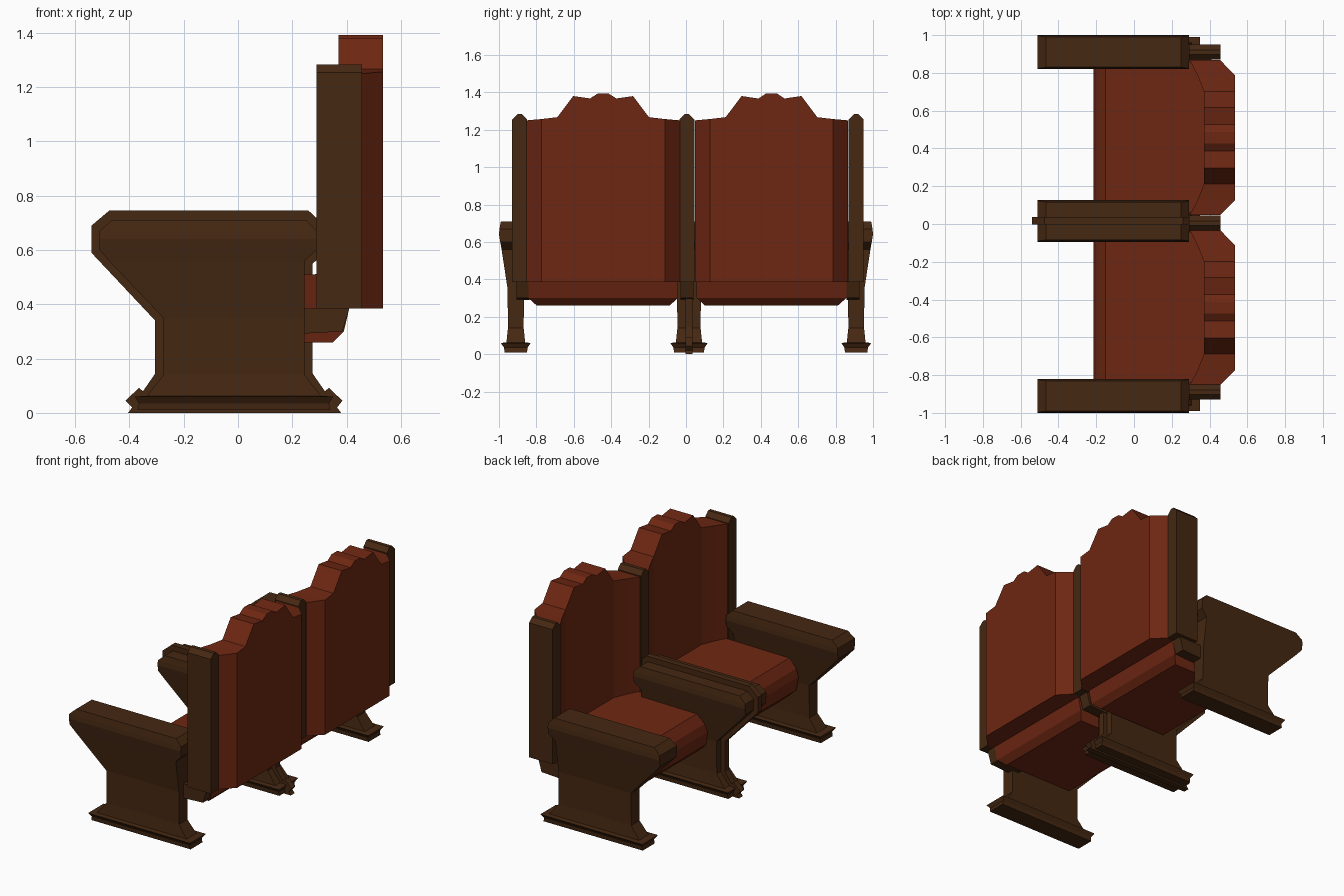
import bpy, bmesh


def material(name, rgb):
    m = bpy.data.materials.new(name)
    m.diffuse_color = (*rgb, 1)
    return m


RED = material("red_upholstery", (0.155, 0.020, 0.006))
BROWN = material("dark_wood", (0.060, 0.021, 0.006))


def loft(name, rings, mat):
    """Skin a list of equal-length rings and cap both ends."""
    bm = bmesh.new()
    vr = [[bm.verts.new(p) for p in r] for r in rings]
    n = len(rings[0])
    for a, b in zip(vr, vr[1:]):
        for i in range(n):
            j = (i + 1) % n
            bm.faces.new((a[i], a[j], b[j], b[i]))
    bm.faces.new(vr[0][::-1])
    bm.faces.new(vr[-1])
    bmesh.ops.recalc_face_normals(bm, faces=bm.faces)
    me = bpy.data.meshes.new(name)
    bm.to_mesh(me)
    bm.free()
    me.materials.append(mat)
    ob = bpy.data.objects.new(name, me)
    bpy.context.collection.objects.link(ob)
    return ob


# Armrest with leg and flared foot: (z, x front, x back, half width)
ARM = [(0.01, -0.37, 0.34, 0.06), (0.035, -0.365, 0.335, 0.063),
       (0.06, -0.38, 0.35, 0.08), (0.063, -0.335, 0.305, 0.05),
       (0.14, -0.275, 0.245, 0.042), (0.35, -0.275, 0.245, 0.044),
       (0.56, -0.475, 0.245, 0.076), (0.60, -0.51, 0.29, 0.083),
       (0.64, -0.51, 0.29, 0.09), (0.67, -0.51, 0.29, 0.087),
       (0.71, -0.465, 0.25, 0.08)]


def armrest(name, yc, extra=0.0):
    rings = []
    for z, x0, x1, w in ARM:
        w += extra
        rings.append([(x0, yc - w, z), (x1, yc - w, z), (x1, yc + w, z), (x0, yc + w, z)])
    loft(name, rings, BROWN)


armrest("left_armrest", -0.91)
armrest("right_armrest", 0.91)
armrest("middle_armrest", 0.016, 0.02)

# Raised centre strip following the middle armrest outline
STRIP = [(-0.405, 0), (-0.39, 0.02), (-0.415, 0.045), (-0.365, 0.092), (-0.35, 0.08),
         (-0.305, 0.145), (-0.305, 0.34), (-0.54, 0.59), (-0.54, 0.69), (-0.475, 0.745),
         (0.26, 0.745), (0.32, 0.69), (0.32, 0.59), (0.275, 0.55), (0.275, 0.145),
         (0.32, 0.08), (0.335, 0.092), (0.385, 0.045), (0.365, 0.02), (0.38, 0)]
loft("middle_strip", [[(x, y, z) for x, z in STRIP] for y in (-0.003, 0.036)], BROWN)

# Back posts with peaked tops, and brackets below them
for name, yc in (("left", -0.89), ("middle", 0.005), ("right", 0.91)):
    prof = [(-0.04, 0.385), (0.04, 0.385), (0.04, 1.255), (0.012, 1.283), (-0.012, 1.283), (-0.04, 1.255)]
    loft(name + "_post", [[(x, yc + y, z) for y, z in prof] for x in (0.29, 0.457)], BROWN)
    side = [(0.2, 0.29), (0.385, 0.30), (0.41, 0.385), (0.2, 0.385)]
    loft(name + "_bracket", [[(x, yc * 0.98 + d, z) for x, z in side] for d in (-0.035, 0.035)], BROWN)

# Backrest half: (y offset, x front, x back, top z)
COLS = [(-0.41, 0.295, 0.457, 1.25), (-0.33, 0.336, 0.535, 1.257), (-0.245, 0.37, 0.535, 1.267),
        (-0.16, 0.37, 0.535, 1.38), (-0.07, 0.37, 0.535, 1.367), (-0.03, 0.37, 0.535, 1.393)]
COLS += [(-y, a, b, z) for y, a, b, z in reversed(COLS)]

# Seat cushion side outline (x, z)
SEAT = [(-0.15, 0.26), (-0.20, 0.31), (-0.215, 0.40), (-0.20, 0.45), (-0.15, 0.505),
        (0.37, 0.512), (0.41, 0.385), (0.39, 0.30), (0.35, 0.26)]

for name, yc in (("left", -0.443), ("right", 0.457)):
    loft(name + "_backrest", [[(a, yc + y, 0.385), (b, yc + y, 0.385), (b, yc + y, z), (a, yc + y, z)]
                              for y, a, b, z in COLS], RED)
    loft(name + "_seat", [[(x, yc + s * (0.355 if z < 0.28 else 0.4), z) for x, z in SEAT]
                          for s in (-1, 1)], RED)
